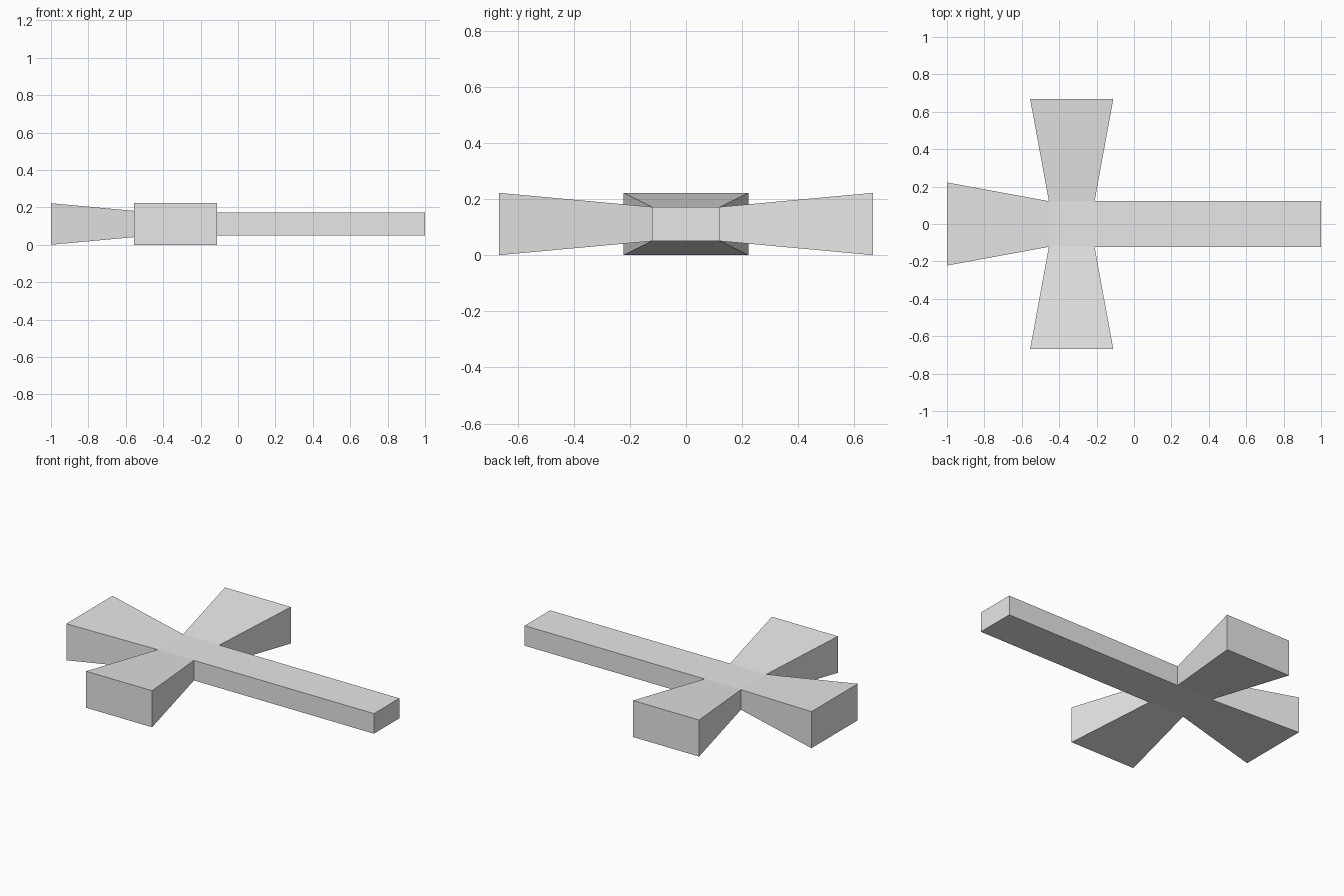
import bpy, bmesh
from mathutils import Matrix, Vector

default = bpy.data.objects.get("Cube")
if default:
    bpy.data.objects.remove(default, do_unlink=True)

HUB = Vector((-0.333, 0.0, 0.111))   # centre of the crossing
HALF, HALF_H = 0.122, 0.061          # hub half width and half height
REACH, FLARE = 0.667, 1.82           # short arm reach and end widening

gray = bpy.data.materials.new("light gray")
gray.use_nodes = True
gray.diffuse_color = (0.8, 0.8, 0.8, 1)
gray.node_tree.nodes["Principled BSDF"].inputs["Base Color"].default_value = (0.8, 0.8, 0.8, 1)

# Hub block
bm = bmesh.new()
bmesh.ops.create_cube(bm, size=2, matrix=Matrix.Diagonal((HALF, HALF, HALF_H, 1)))
bm.normal_update()


def extrude_arm(face, reach, flare):
    """Pull one hub side outward to the given reach and widen its end."""
    out = face.normal.copy()
    end = bmesh.ops.extrude_discrete_faces(bm, faces=[face])["faces"][0]
    for v in end.verts:
        side = v.co - out * v.co.dot(out)
        v.co = out * reach + side * flare


# Three flared arms and one long straight shaft
for face in [f for f in bm.faces if abs(f.normal.z) < 0.5]:
    if face.normal.x > 0.5:
        extrude_arm(face, 1 - HUB.x, 1.0)
    else:
        extrude_arm(face, REACH, FLARE)

bmesh.ops.recalc_face_normals(bm, faces=bm.faces)
mesh = bpy.data.meshes.new("cross")
bm.to_mesh(mesh)
bm.free()
mesh.materials.append(gray)
cross = bpy.data.objects.new("flared_cross", mesh)
cross.location = HUB
bpy.context.collection.objects.link(cross)
